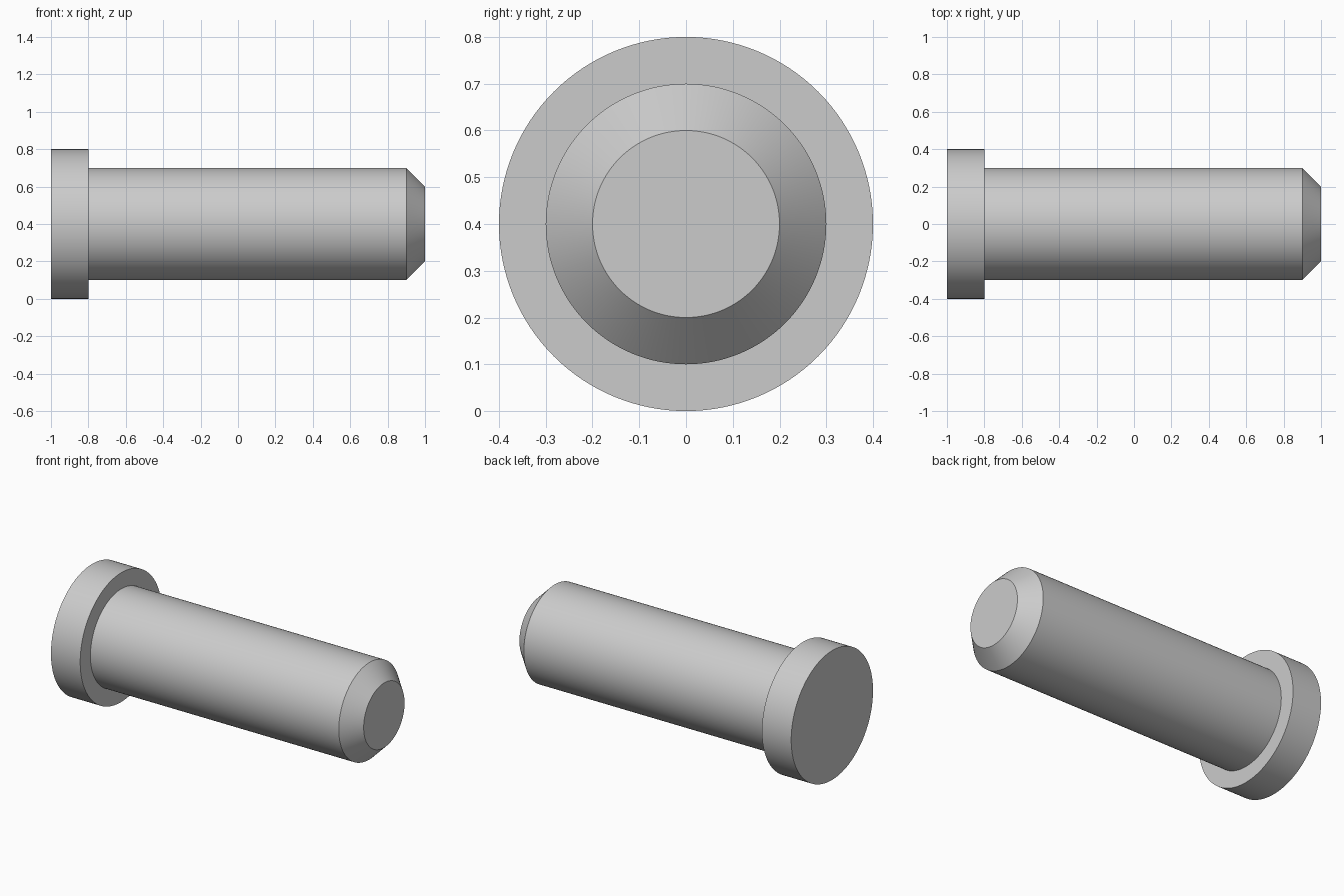
import bpy, bmesh, math
from mathutils import Vector

cube = bpy.data.objects.get("Cube")
if cube:
    bpy.data.objects.remove(cube, do_unlink=True)

SEGMENTS = 128
AXIS_HEIGHT = 0.4

# Plain grey metal
grey = bpy.data.materials.new("grey metal")
grey.use_nodes = True
colour = (0.6, 0.6, 0.6, 1)
grey.diffuse_color = colour
grey.node_tree.nodes["Principled BSDF"].inputs["Base Color"].default_value = colour


def turned_part(name, profile):
    """Lathe (x, radius) points around the x axis and cap both ends."""
    bm = bmesh.new()
    rings = []
    for x, radius in profile:
        ring = []
        for i in range(SEGMENTS):
            a = math.tau * i / SEGMENTS
            ring.append(bm.verts.new((x, radius * math.cos(a), radius * math.sin(a))))
        rings.append(ring)
    for r0, r1 in zip(rings, rings[1:]):
        for i in range(SEGMENTS):
            j = (i + 1) % SEGMENTS
            bm.faces.new((r0[i], r0[j], r1[j], r1[i]))
    bm.faces.new(rings[0])
    bm.faces.new(rings[-1])
    bmesh.ops.recalc_face_normals(bm, faces=bm.faces)
    mesh = bpy.data.meshes.new(name)
    bm.to_mesh(mesh)
    bm.free()
    mesh.materials.append(grey)
    obj = bpy.data.objects.new(name, mesh)
    obj.location = Vector((0, 0, AXIS_HEIGHT))
    bpy.context.collection.objects.link(obj)
    bpy.ops.object.select_all(action="DESELECT")
    obj.select_set(True)
    bpy.context.view_layer.objects.active = obj
    bpy.ops.object.shade_smooth_by_angle(angle=math.radians(30))
    return obj


# Flanged head, shank and chamfered tip turned as one solid
turned_part("headed_pin", [(-1, 0.4), (-0.8, 0.4), (-0.8, 0.3),
                           (0.9, 0.3), (1, 0.2)])
